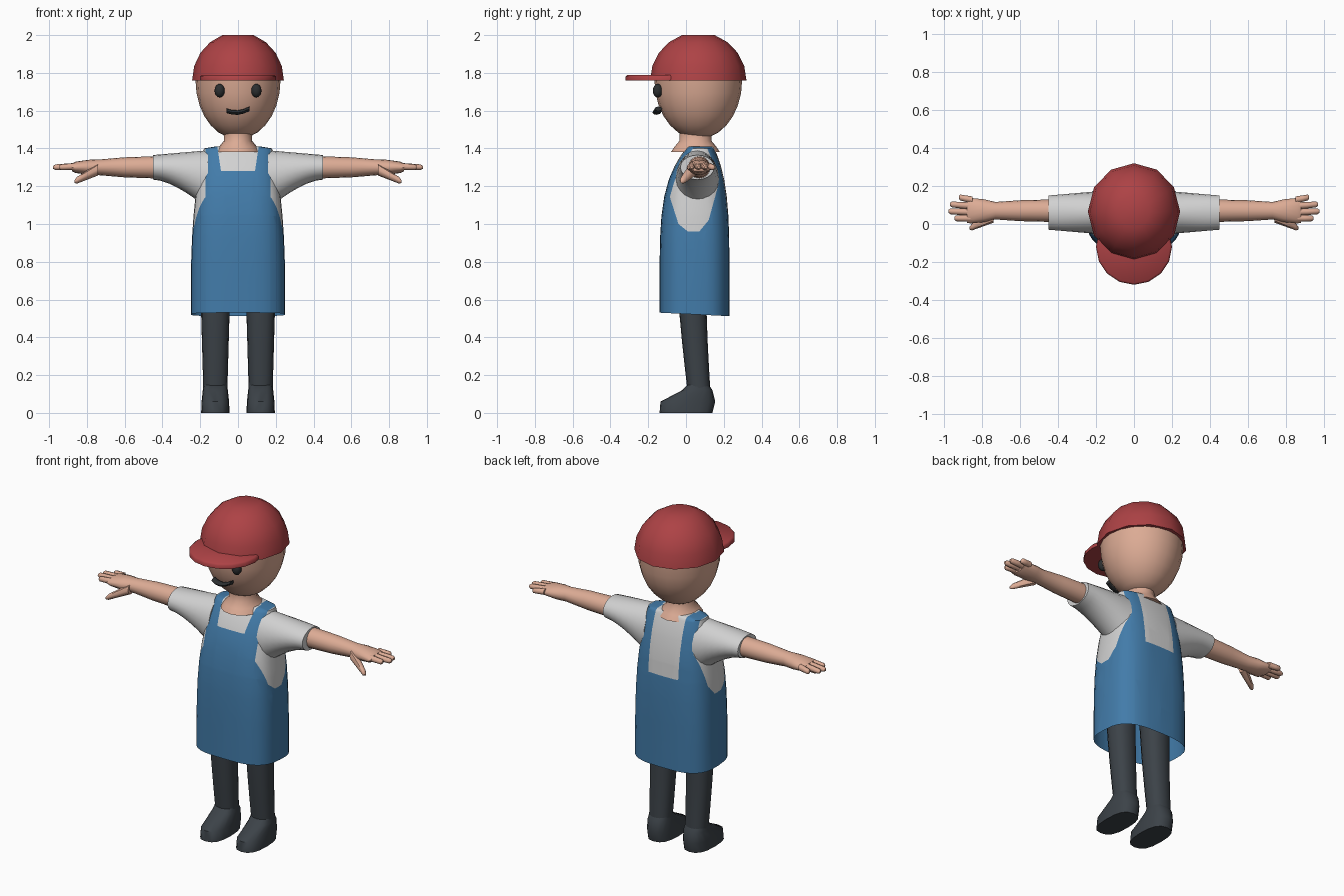
import bpy
import bmesh
from math import cos, sin, pi, radians, copysign
from mathutils import Vector

if "Cube" in bpy.data.objects:
    bpy.data.objects.remove(bpy.data.objects["Cube"], do_unlink=True)


def material(name, *rgb):
    mat = bpy.data.materials.new(name)
    mat.use_nodes = True
    mat.diffuse_color = (*rgb, 1)
    shader = next(n for n in mat.node_tree.nodes if n.type == "BSDF_PRINCIPLED")
    shader.inputs["Base Color"].default_value = (*rgb, 1)
    return mat


SKIN = material("skin", .72, .41, .3)
SHIRT = material("light grey cloth", .64, .64, .64)
APRON = material("blue cloth", .055, .2, .4)
CAP = material("red cloth", .42, .055, .06)
DARK = material("charcoal cloth", .045, .055, .065)
FACE = material("face black", .025, .028, .03)


def finish(name, bm, *materials):
    """Turn a bmesh into a smooth shaded object that keeps sharp edges."""
    for face in bm.faces:
        face.smooth = True
    mesh = bpy.data.meshes.new(name)
    bm.to_mesh(mesh)
    bm.free()
    for mat in materials:
        mesh.materials.append(mat)
    mesh.set_sharp_from_angle(angle=radians(50))
    bpy.context.scene.collection.objects.link(bpy.data.objects.new(name, mesh))


def loft(rows, axis="z", segments=16, power=2, side=1, closed=True):
    """Skin rounded sections: position, centre (two axes), radius (two axes)."""
    bm = bmesh.new()
    loops = []
    for position, centre_a, centre_b, radius_a, radius_b in rows:
        loop = []
        for i in range(segments):
            angle = 2 * pi * i / segments
            u, v = (copysign(abs(w) ** (2 / power), w)
                    for w in (cos(angle), sin(angle)))
            a, b = centre_a + u * radius_a, centre_b + v * radius_b
            point = (a * side, b, position) if axis == "z" else (position * side, a, b)
            loop.append(bm.verts.new(point))
        loops.append(loop)
    for low, high in zip(loops, loops[1:]):
        for i in range(segments):
            bm.faces.new((low[i - 1], low[i], high[i], high[i - 1]))
    if closed:
        bm.faces.new(loops[0])
    bm.faces.new(loops[-1])
    bmesh.ops.recalc_face_normals(bm, faces=bm.faces)
    return bm


def dome(radius_x, radius_y, height, sweep, steps, segments):
    """Half ellipsoid from the cap line, upward or downward, cut flat at its end."""
    rows = []
    for i in range(steps + 1):
        angle = radians(sweep) * i / steps
        rows.append((CAP_LINE + height * sin(angle), 0, HEAD_Y,
                     radius_x * cos(angle), radius_y * cos(angle)))
    return loft(rows, segments=segments)


def finger(start, end, thick, thin, side):
    """Tapered round digit with a blunt tip."""
    start, end = Vector(start), Vector(end)
    rows = []
    for t, shrink in ((0, 1), (.5, 1), (.9, 1), (1, .5)):
        radius = (thick + (thin - thick) * t) * shrink
        rows.append((*start.lerp(end, t), radius, radius))
    return loft(rows, "x", 8, side=side)


# Head, neck, cap crown and brim
CAP_LINE, HEAD_Y = 1.76, .065
finish("head", dome(.225, .232, -.31, 75, 6, 20), SKIN)
finish("neck", loft([(z, 0, .05, r, r + .01) for z, r in
                     ((1.38, .12), (1.41, .1), (1.44, .075), (1.48, .075))]), SKIN)
finish("cap_crown", dome(.243, .255, .255, 70, 4, 12), CAP)
finish("cap_brim", loft([(CAP_LINE + rise, 0, -.12, .2 - inset, .2 - inset)
                         for rise, inset in ((0, 0), (.02, 0), (.03, .01))]), CAP)

# Eyes
for side, label in ((1, "left"), (-1, "right")):
    bm = bmesh.new()
    bmesh.ops.create_uvsphere(bm, u_segments=12, v_segments=8, radius=1)
    bmesh.ops.scale(bm, vec=(.027, .026, .036), verts=bm.verts)
    bmesh.ops.translate(bm, vec=(.097 * side, -.15, 1.706), verts=bm.verts)
    finish(label + "_eye", bm, FACE)

# Lopsided smile bent around the face
smile = [.03 * i for i in range(-2, 3)]
finish("mouth", loft([(x, 3 * x * x - .157, 1.59 + .09 * x + 4 * x * x, .02, .012)
                      for x in smile], "x", 8), FACE)

# Torso: shirt and apron on one surface, narrowing towards the shoulders
rows = []
for i in range(11):
    t = sin(pi / 2 * i / 10)
    lean = t ** 5
    rows.append((.53 + .87 * t, 0, .045 + .03 * lean,
                 .25 - .07 * t ** 3, .185 - .11 * lean))
rows.append((1.41, 0, .075, .12, .07))
bm = loft(rows, segments=32, power=3, closed=False)

# The hem hangs lower at the back
for vert in bm.verts:
    if vert.co.z < .54:
        vert.co.z -= .05 * (vert.co.y + .13)

# Cut the outlines of the apron into the torso
BIB_TOP, BACK_TOP, STRAP_IN, STRAP_OUT, MIDDLE = 1.28, 1.06, .1, .172, .07
BIB_LEAN = .15
ACROSS, BACKWARD, UP = Vector((1, 0, 0)), Vector((0, 1, 0)), Vector((0, 0, 1))
armhole = [(-.11, 1.22), (-.04, 1), (.01, .96), (.07, .96), (.12, 1.02), (.175, 1.22)]
armhole_cuts = [(Vector((0, *p)), Vector((0, p[1] - q[1], q[0] - p[0])).normalized())
                for p, q in zip(armhole, armhole[1:])]
cuts = armhole_cuts + [(UP * BIB_TOP, UP), (UP * BACK_TOP, UP),
                       (BACKWARD * MIDDLE, BACKWARD)]
for side in (1, -1):
    cuts += [(ACROSS * side * STRAP_OUT, ACROSS),
             (ACROSS * side * STRAP_IN, ACROSS),
             (ACROSS * side * .09 + UP * BIB_TOP, ACROSS * side - UP * BIB_LEAN)]
for point, normal in cuts:
    bmesh.ops.bisect_plane(bm, geom=bm.verts[:] + bm.edges[:] + bm.faces[:],
                           plane_co=point, plane_no=normal, dist=.0001)


def is_shirt(c):
    in_armhole = all((c - point).dot(normal) > 0 for point, normal in armhole_cuts)
    if abs(c.x) > STRAP_OUT and in_armhole:
        return True
    if c.y < MIDDLE:
        return c.z > BIB_TOP and abs(c.x) < .09 + BIB_LEAN * (c.z - BIB_TOP)
    return c.z > BACK_TOP and abs(c.x) < STRAP_IN


for face in bm.faces:
    face.material_index = 0 if is_shirt(face.calc_center_median()) else 1
finish("shirt_and_apron", bm, SHIRT, APRON)

for side, label in ((1, "left_"), (-1, "right_")):
    # Sleeve, flaring down into the armpit
    rows = []
    for i in range(8):
        flare = 1 - i / 7
        half = .065 + .09 * flare ** 1.5
        rows.append((.45 - .29 * flare, .06, 1.365 + .025 * flare - half,
                     .09 + .025 * flare, half))
    finish(label + "sleeve", loft(rows, "x", 20, side=side), SHIRT)

    # Arm widening into the palm
    rows = [(x, .07, 1.3, depth, half) for x, depth, half in
            ((.4, .06, .06), (.6, .055, .053), (.73, .046, .042),
             (.79, .06, .04), (.86, .067, .03), (.88, .064, .02))]
    finish(label + "arm", loft(rows, "x", side=side), SKIN)

    # Fingers, the second one longest, and thumb
    for i, name in enumerate(("index", "middle", "ring", "little")):
        tip = (.98 - .02 * (i - 1.3) ** 2, .03 + .037 * i, 1.3)
        finish(label + name + "_finger",
               finger((.85, .03 + .032 * i, 1.305), tip, .019, .015, side), SKIN)
    finish(label + "thumb",
           finger((.74, .04, 1.29), (.865, -.022, 1.225), .033, .016, side), SKIN)

    # Trouser leg, bending back towards the ankle
    rows = []
    for i in range(6):
        t = i / 5
        rows.append((.1 + .7 * t, .12, .07 - .04 * sin(t * pi / 2),
                     .063 + .02 * t, .06 + .02 * t))
    finish(label + "leg", loft(rows, side=side, power=2.3), DARK)

    # Shoe with a sloping toe
    rows = [(z, .12, y, .075 - .6 * z * z, length) for z, y, length in
            ((0, 0, .14), (.06, .01, .145), (.12, .06, .08), (.15, .065, .055))]
    finish(label + "shoe", loft(rows, side=side, power=2.6), DARK)
